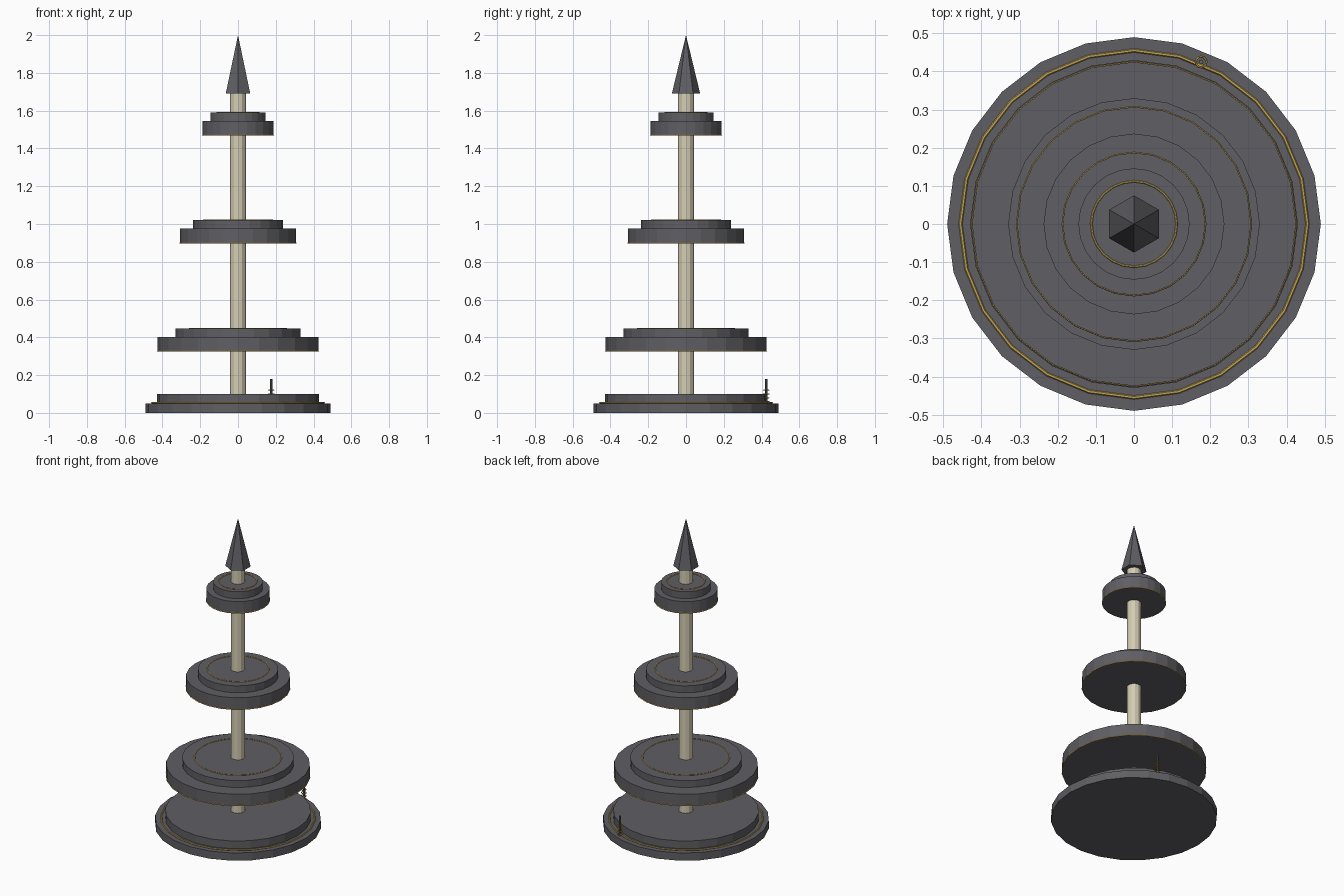
import bpy, math

if "Cube" in bpy.data.objects:
    bpy.data.objects.remove(bpy.data.objects["Cube"])


def material(name, rgb):
    m = bpy.data.materials.new(name)
    m.diffuse_color = (*rgb, 1)
    m.use_nodes = True
    m.node_tree.nodes["Principled BSDF"].inputs["Base Color"].default_value = m.diffuse_color
    return m


GREY = material("dark_grey", (0.115, 0.112, 0.125))
GOLD = material("gold", (0.58, 0.40, 0.10))
CREAM = material("cream", (0.66, 0.61, 0.45))


def finish(name, mat):
    ob = bpy.context.object
    ob.name = name
    ob.data.materials.append(mat)
    return ob


def disc(name, r, z0, z1, mat, sides=24, x=0, y=0):
    bpy.ops.mesh.primitive_cylinder_add(vertices=sides, radius=r, depth=z1 - z0,
                                        location=(x, y, (z0 + z1) / 2))
    return finish(name, mat)


def ring(name, r, z, minor=0.003, x=0, y=0, segments=24, mat=GOLD):
    bpy.ops.mesh.primitive_torus_add(major_radius=r, minor_radius=minor, major_segments=segments,
                                     minor_segments=6, location=(x, y, z))
    return finish(name, mat)


# Stepped base with its gold ring
disc("base_lower", 0.49, 0, 0.05, GREY)
disc("base_upper", 0.43, 0.05, 0.10, GREY)
ring("base_ring", 0.455, 0.053, 0.005)

# Three stepped tiers: lower radius, upper radius, top ring radius, bottom, step, top
TIERS = [(0.425, 0.33, 0.257, 0.325, 0.402, 0.447),
         (0.307, 0.237, 0.183, 0.897, 0.975, 1.02),
         (0.187, 0.146, 0.112, 1.468, 1.545, 1.59)]
for i, (r1, r2, r3, z0, z1, z2) in enumerate(TIERS, 1):
    disc(f"tier_{i}_lower", r1, z0, z1, GREY)
    disc(f"tier_{i}_upper", r2, z1, z2, GREY)
    ring(f"tier_{i}_rim_ring", r1, z0 + 0.002)
    ring(f"tier_{i}_top_ring", r3, z2 + 0.001)

# Central pole and pointed finial
disc("pole", 0.042, 0.09, 1.70, CREAM, 12)
bpy.ops.mesh.primitive_cone_add(vertices=6, radius1=0.075, radius2=0, depth=0.31,
                                location=(0, 0, 1.845))
finish("finial", GREY)

# Small pin with beaded rings at the rear of the base
PX, PY = 0.176, 0.425
disc("pin_rod", 0.006, 0.05, 0.18, GREY, 8, PX, PY)
for i in range(4):
    ring(f"pin_ring_{i + 1}", 0.014, 0.06 + 0.02 * i, 0.003, PX, PY, 12)
